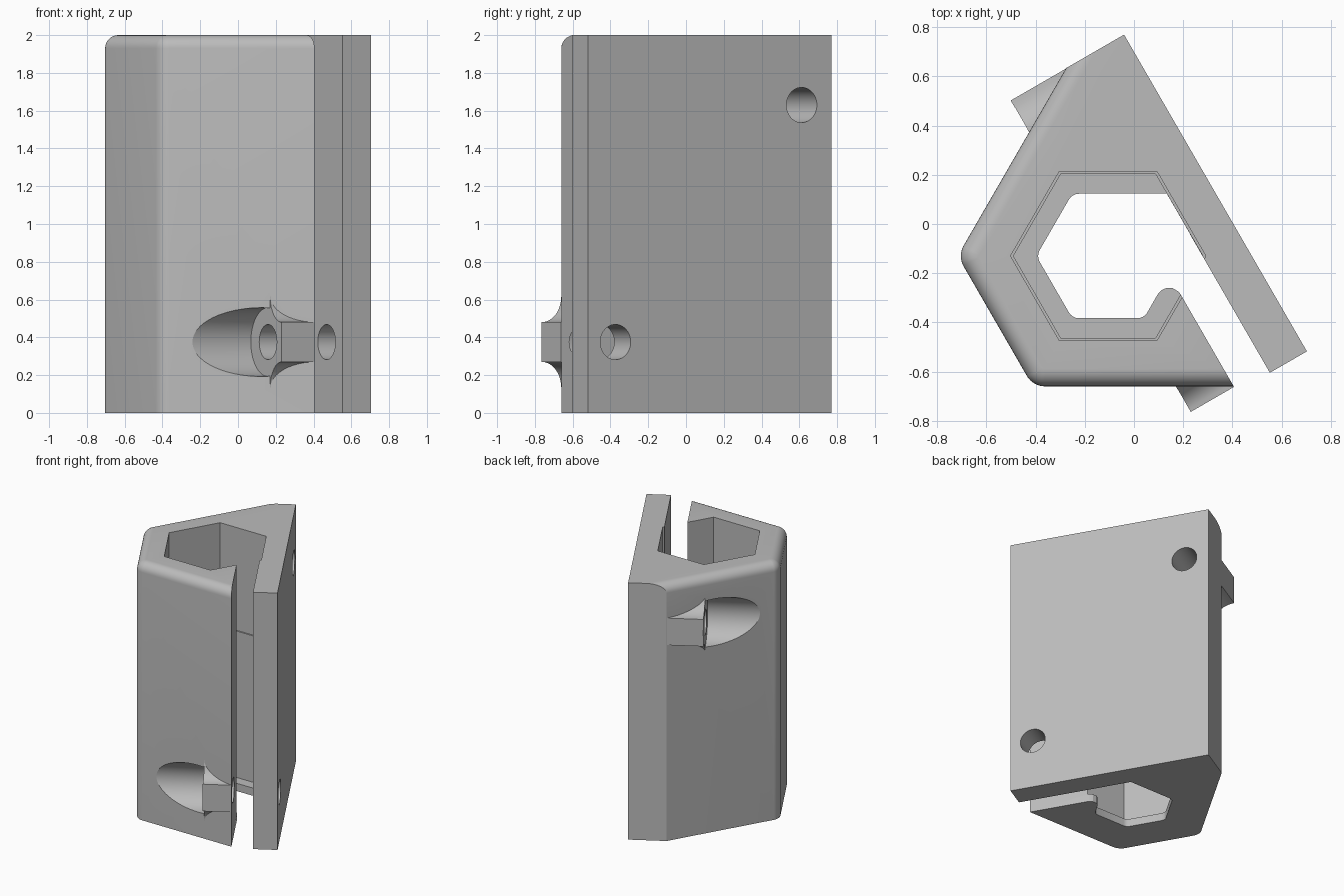
import bpy, bmesh, math
from math import sin, cos, pi, radians
from mathutils import Matrix, Vector

if "Cube" in bpy.data.objects:
    bpy.data.objects.remove(bpy.data.objects["Cube"], do_unlink=True)

HEIGHT = 2.0
CENTRE = Vector((-0.156, -0.06))     # middle of the hexagonal bore
TURN = Matrix.Rotation(radians(30), 4, 'Z')  # the plate is modelled square to x, then turned

grey = bpy.data.materials.new("plain grey")
grey.use_nodes = True
grey.diffuse_color = (0.5, 0.5, 0.5, 1)
grey.node_tree.nodes["Principled BSDF"].inputs["Base Color"].default_value = (0.5, 0.5, 0.5, 1)


def prism(points, direction):
    """Extrude a closed loop of 3D points along a direction."""
    bm = bmesh.new()
    face = bm.faces.new([bm.verts.new(p) for p in points])
    top = bmesh.ops.extrude_face_region(bm, geom=[face])
    moved = [v for v in top["geom"] if isinstance(v, bmesh.types.BMVert)]
    bmesh.ops.translate(bm, verts=moved, vec=direction)
    bmesh.ops.recalc_face_normals(bm, faces=bm.faces)
    return bm


def upright(points, z0, z1):
    return prism([(x, y, z0) for x, y in points], (0, 0, z1 - z0))


def sideways_cylinder(x0, x1, y, z, radius, sides=64):
    ring = [2 * pi * i / sides for i in range(sides)]
    return prism([(x0, y + radius * cos(a), z + radius * sin(a)) for a in ring], (x1 - x0, 0, 0))


def bevel(bm, width, segments, rule):
    edges = [e for e in bm.edges if rule((e.verts[0].co + e.verts[1].co) / 2,
                                         abs(e.verts[0].co.z - e.verts[1].co.z) > 0.01)]
    bmesh.ops.bevel(bm, geom=edges, offset=width, offset_type='OFFSET', segments=segments,
                    profile=0.5, affect='EDGES', clamp_overlap=True)
    bmesh.ops.recalc_face_normals(bm, faces=bm.faces)


def make_object(name, bm):
    mesh = bpy.data.meshes.new(name)
    bm.to_mesh(mesh)
    bm.free()
    mesh.materials.append(grey)
    obj = bpy.data.objects.new(name, mesh)
    obj.matrix_world = TURN
    bpy.context.collection.objects.link(obj)
    return obj


def combine(target, name, bm, operation):
    """Apply a boolean with a temporary solid, then drop the solid."""
    tool = make_object(name, bm)
    tool.hide_render = True
    mod = target.modifiers.new(name, 'BOOLEAN')
    mod.operation, mod.solver, mod.object = operation, 'EXACT', tool
    bpy.context.view_layer.objects.active = target
    bpy.ops.object.modifier_apply(modifier=mod.name)
    bpy.data.objects.remove(tool, do_unlink=True)


def hexagon(radius):
    return [(CENTRE.x + radius * cos(radians(30 + 60 * k)),
             CENTRE.y + radius * sin(radians(30 + 60 * k))) for k in range(6)]


# Main block with its side plate and the slot between them
outline = [(0.35, 0.687), (0.078, 0.687), (-0.686, 0.246), (-0.686, -0.366), (0.021, -0.774),
           (0.021, -0.1), (0.176, -0.1), (0.176, -0.8), (0.35, -0.8)]
bm = upright(outline, 0, HEIGHT)
bevel(bm, 0.046, 8, lambda mid, vertical: vertical and mid.x < -0.6)
bevel(bm, 0.07, 8, lambda mid, vertical: not vertical and mid.z > 1.99 and mid.x < 0)
body = make_object("clamp_body", bm)


# Flared screw bosses
def boss(name, outer, base, z, length):
    x0, flat, flare, steps = -0.183, 0.105, 0.14, 12
    half = [(base + (outer - base) * (1 - sin(t)), flat + flare * (1 - cos(t)))
            for t in (pi / 2 * i / steps for i in range(steps + 1))]
    half.append((base * 0.93, flat + flare))
    loop = [(x0, y, z + h) for y, h in half] + [(x0, y, z - h) for y, h in reversed(half)]
    combine(body, name, prism(loop, (length, 0, 0)), 'UNION')


boss("lower_boss", -0.777, -0.6566, 0.375, 0.2035)
boss("upper_boss", 0.6855, 0.5295, 1.63, 0.27)

# Hexagonal bore, wider in its upper part
combine(body, "bore", upright(hexagon(0.385), 0.06, HEIGHT + 0.1), 'DIFFERENCE')
combine(body, "upper_bore", upright(hexagon(0.397), 1.2, HEIGHT + 0.2), 'DIFFERENCE')

# Narrow opening through the bottom ledge, with a rounded lip beside the slot
opening = [(-0.156, 0.232), (-0.409, 0.086), (-0.409, -0.206), (-0.156, -0.352),
           (-0.06, -0.296), (-0.04, -0.289), (-0.017, -0.291), (0.006, -0.305),
           (0.019, -0.328), (0.025, -0.345), (0.1, -0.345), (0.1, -0.15),
           (0.177, -0.15), (0.177, 0.041)]
bm = upright(opening, -0.1, 0.1)
bevel(bm, 0.025, 4, lambda mid, vertical: vertical and mid.x < -0.1)
combine(body, "ledge_opening", bm, 'DIFFERENCE')

# Screw head pockets and through holes
for side, y, z in (("lower", -0.633, 0.375), ("upper", 0.505, 1.63)):
    combine(body, side + "_pocket", sideways_cylinder(-1, -0.182, y, z, 0.182), 'DIFFERENCE')
    combine(body, side + "_hole", sideways_cylinder(-0.6, 0.6, y, z, 0.093, 48), 'DIFFERENCE')

# Smooth the fillets and bores, keep the edges crisp
bpy.ops.object.select_all(action='DESELECT')
body.select_set(True)
bpy.context.view_layer.objects.active = body
bpy.ops.object.shade_smooth_by_angle(angle=radians(25))
